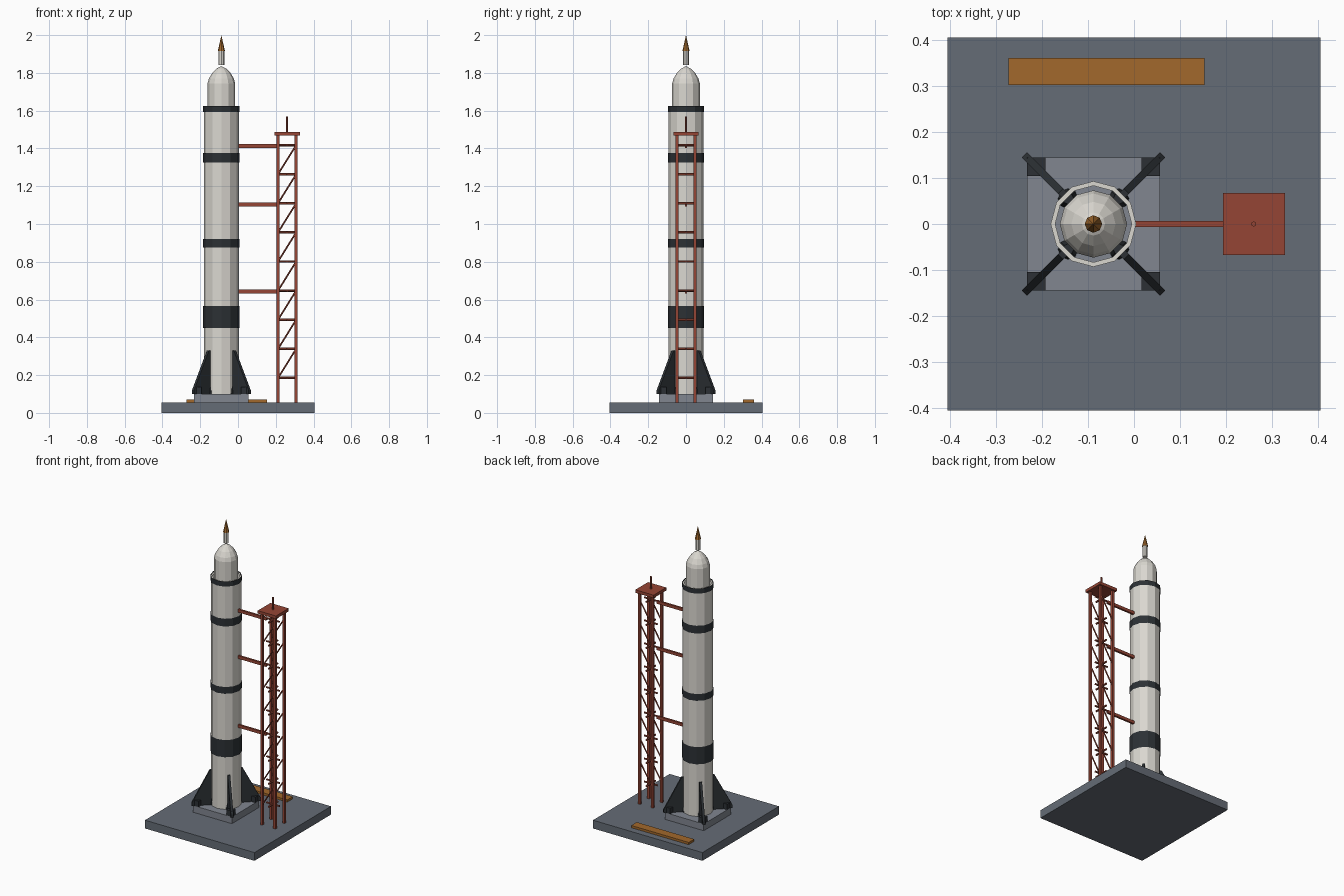
import bpy, bmesh
from math import sin, cos, pi, radians
from mathutils import Vector

if "Cube" in bpy.data.objects:
    bpy.data.objects.remove(bpy.data.objects["Cube"])

RX = -0.088          # rocket axis
TX, TH = 0.26, 0.048  # tower axis and half width


def material(name, rgb):
    m = bpy.data.materials.new(name)
    m.diffuse_color = (*rgb, 1)
    m.use_nodes = True
    m.node_tree.nodes["Principled BSDF"].inputs["Base Color"].default_value = m.diffuse_color
    return m


WHITE = material("hull_white", (0.70, 0.68, 0.63))
BLACK = material("black", (0.025, 0.03, 0.035))
RED = material("tower_red", (0.30, 0.06, 0.035))
ORANGE = material("orange", (0.36, 0.14, 0.025))
SLATE = material("slate", (0.13, 0.15, 0.18))
GREY = material("pad_grey", (0.22, 0.24, 0.28))


def finish(bm, name, mat, loc=(0, 0, 0)):
    bmesh.ops.remove_doubles(bm, verts=bm.verts, dist=1e-5)
    bmesh.ops.recalc_face_normals(bm, faces=bm.faces)
    me = bpy.data.meshes.new(name)
    bm.to_mesh(me)
    bm.free()
    me.materials.append(mat)
    ob = bpy.data.objects.new(name, me)
    ob.location = loc
    bpy.context.collection.objects.link(ob)
    return ob


def box(name, x0, x1, y0, y1, z0, z1, mat):
    bm = bmesh.new()
    bmesh.ops.create_cube(bm, size=1)
    bmesh.ops.scale(bm, vec=(x1 - x0, y1 - y0, z1 - z0), verts=bm.verts)
    return finish(bm, name, mat, ((x0 + x1) / 2, (y0 + y1) / 2, (z0 + z1) / 2))


def lathe(name, profile, mat, sides=12, x=RX, y=0):
    """Revolve (radius, z) points around a vertical axis."""
    bm = bmesh.new()
    rings = [[bm.verts.new((r * cos(2 * pi * i / sides), r * sin(2 * pi * i / sides), z))
              for i in range(sides)] if r else [bm.verts.new((0, 0, z))] for r, z in profile]
    for a, b in zip(rings, rings[1:]):
        for i in range(sides):
            j = (i + 1) % sides
            quad = [a[i % len(a)], a[j % len(a)], b[j % len(b)], b[i % len(b)]]
            bm.faces.new(list(dict.fromkeys(quad)))
    return finish(bm, name, mat, (x, y, 0))


def rod(name, p, q, r, mat, sides=6):
    p, q = Vector(p), Vector(q)
    bm = bmesh.new()
    bmesh.ops.create_cone(bm, cap_ends=True, segments=sides, radius1=r, radius2=r,
                          depth=(q - p).length)
    ob = finish(bm, name, mat, (p + q) / 2)
    ob.rotation_mode = 'QUATERNION'
    ob.rotation_quaternion = (q - p).to_track_quat('Z', 'Y')
    return ob


# Launch pad, pedestal and ground panel
box("pad", -0.405, 0.405, -0.405, 0.405, 0, 0.055, SLATE)
box("pedestal", RX - 0.144, RX + 0.144, -0.144, 0.144, 0.055, 0.10, GREY)
box("ground_panel", -0.272, 0.153, 0.302, 0.36, 0.055, 0.07, ORANGE)

# Rocket hull: open-topped tube with a thin rim
lathe("hull", [(0.093, 0.10), (0.093, 1.62), (0.083, 1.62)], WHITE)
for i, (z0, z1) in enumerate([(0.45, 0.565), (0.875, 0.92), (1.325, 1.377), (1.592, 1.625)]):
    lathe(f"hull_band_{i}", [(0.096, z0), (0.096, z1)], BLACK)

# Capsule and escape spike
lathe("capsule", [(0.073, 1.60), (0.073, 1.745), (0.066, 1.77), (0.048, 1.80),
                  (0.025, 1.823), (0, 1.836)], WHITE)
lathe("escape_motor", [(0, 1.843), (0.016, 1.843), (0.016, 1.918), (0, 1.918)], WHITE, 8)
lathe("escape_tip", [(0, 1.915), (0.019, 1.915), (0, 2.0)], ORANGE, 8)

# Four diagonal fins, nozzles and hold-down clamps
for k in range(4):
    a = radians(45 + 90 * k)
    bm = bmesh.new()
    side = [[bm.verts.new((r, t, z)) for r, z in
             [(0.086, 0.10), (0.212, 0.10), (0.212, 0.12), (0.101, 0.33), (0.086, 0.33)]]
            for t in (-0.008, 0.008)]
    for s in side:
        bm.faces.new(s)
    for i in range(5):
        j = (i + 1) % 5
        bm.faces.new([side[0][i], side[0][j], side[1][j], side[1][i]])
    finish(bm, f"fin_{k}", BLACK, (RX, 0, 0)).rotation_euler.z = a
    lathe(f"nozzle_{k}", [(0.022, 0.10), (0.012, 0.16), (0, 0.16)], BLACK, 8,
          RX + 0.055 * (1 if cos(a) > 0 else -1), 0.055 * (1 if sin(a) > 0 else -1))
    cx, cy = RX + 0.124 * (1 if cos(a) > 0 else -1), 0.124 * (1 if sin(a) > 0 else -1)
    box(f"clamp_{k}", cx - 0.02, cx + 0.02, cy - 0.02, cy + 0.02, 0.10, 0.138, BLACK)

# Service tower legs
for sx in (-1, 1):
    for sy in (-1, 1):
        x, y = TX + sx * TH, sy * TH
        box(f"tower_leg_{sx}_{sy}", x - 0.008, x + 0.008, y - 0.008, y + 0.008, 0.055, 1.475, RED)

# Crossed rungs at each level, sloping braces between levels
STEP = 0.1541
for i in range(9):
    z = 0.185 + STEP * i
    rod(f"rung_x_{i}", (TX - TH, 0, z), (TX + TH, 0, z), 0.0065, RED)
    rod(f"rung_y_{i}", (TX, -TH, z), (TX, TH, z), 0.0065, RED)
    if i < 8:
        for sy in (-1, 1):
            rod(f"brace_{i}_{sy}", (TX - TH, sy * TH, z), (TX + TH, sy * TH, z + STEP),
                0.0045, RED)

# Tower top and access arms
box("tower_top", 0.193, 0.328, -0.067, 0.067, 1.468, 1.488, RED)
rod("tower_mast", (TX, 0, 1.48), (TX, 0, 1.57), 0.006, RED)
for i, z in enumerate((0.642, 1.103, 1.413)):
    box(f"access_arm_{i}", 0.003, TX - TH, -0.0065, 0.0065, z - 0.01, z + 0.01, RED)
